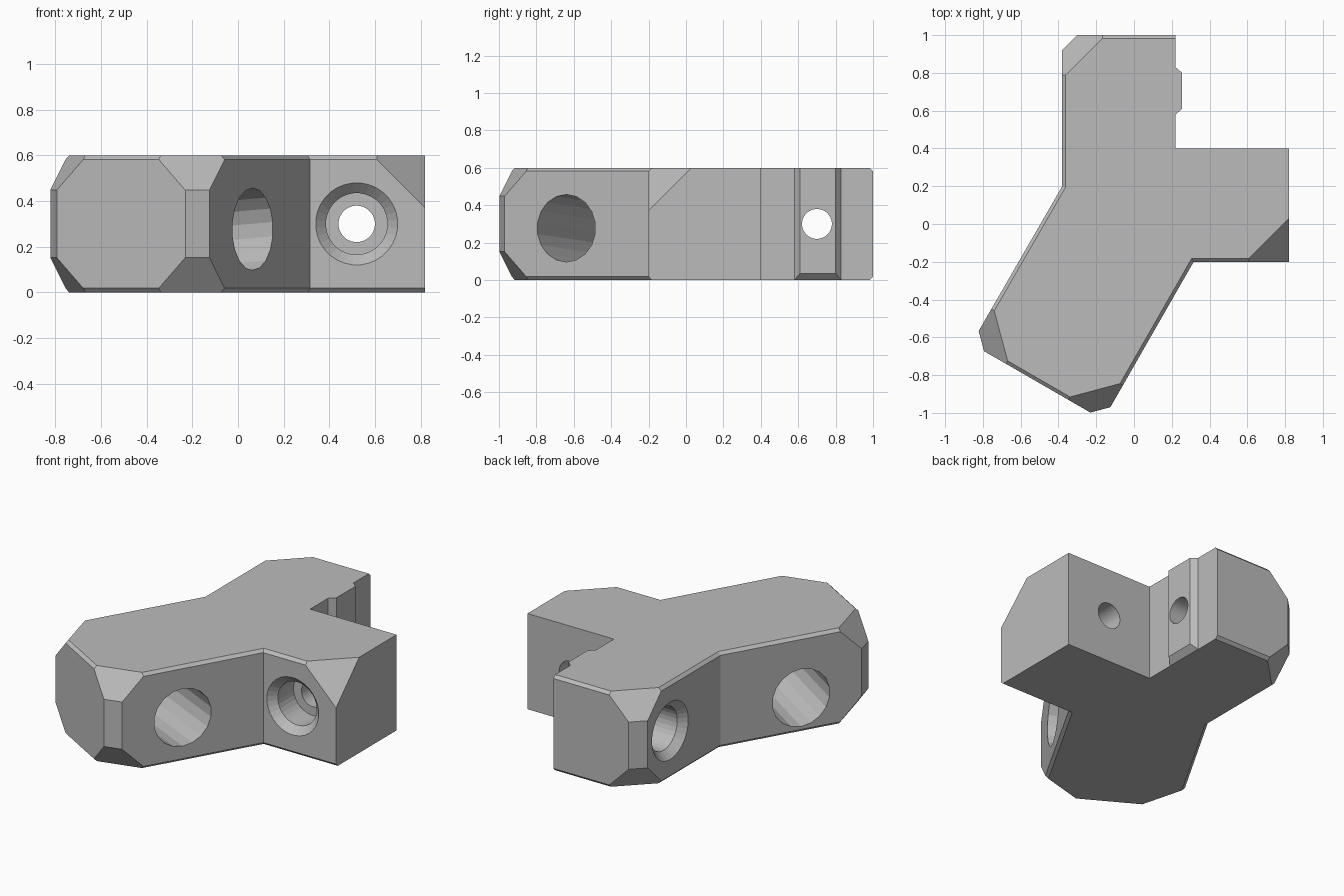
import bpy, bmesh, math
from mathutils import Vector

cube = bpy.data.objects.get("Cube")
if cube:
    bpy.data.objects.remove(cube, do_unlink=True)

H = 0.6          # block height
C = 0.018        # small edge chamfer
UP = Vector((0, 0, 1))

grey = bpy.data.materials.new("plain_grey")
grey.use_nodes = True
grey.diffuse_color = (0.5, 0.5, 0.5, 1)
grey.node_tree.nodes["Principled BSDF"].inputs["Base Color"].default_value = (0.5, 0.5, 0.5, 1)


def make_object(name, bm):
    bmesh.ops.recalc_face_normals(bm, faces=bm.faces)
    mesh = bpy.data.meshes.new(name)
    bm.to_mesh(mesh)
    bm.free()
    mesh.materials.append(grey)
    ob = bpy.data.objects.new(name, mesh)
    bpy.context.collection.objects.link(ob)
    return ob


def loft(rings):
    """Closed solid through rings that have equal point counts."""
    bm = bmesh.new()
    loops = [[bm.verts.new(p) for p in ring] for ring in rings]
    n = len(loops[0])
    for a, b in zip(loops, loops[1:]):
        for i in range(n):
            j = (i + 1) % n
            bm.faces.new((a[i], a[j], b[j], b[i]))
    bm.faces.new(loops[0][::-1])
    bm.faces.new(loops[-1])
    bmesh.ops.recalc_face_normals(bm, faces=bm.faces)
    return bm


def slice_off(bm, point, normal):
    """Remove everything beyond a plane and cap the cut."""
    geom = bm.verts[:] + bm.edges[:] + bm.faces[:]
    bmesh.ops.bisect_plane(bm, geom=geom, plane_co=point, plane_no=normal,
                           clear_outer=True, dist=1e-5)
    rim = [e for e in bm.edges if e.is_boundary]
    bmesh.ops.holes_fill(bm, edges=rim, sides=0)


def inset(points, amounts):
    """Move each polygon edge inward (counter-clockwise outline)."""
    pts = [Vector(p) for p in points]
    n = len(pts)
    lines = []
    for i in range(n):
        d = (pts[(i + 1) % n] - pts[i]).normalized()
        inward = Vector((-d.y, d.x))
        lines.append((inward, inward.dot(pts[i]) + amounts[i]))
    out = []
    for i in range(n):
        (a, p), (b, q) = lines[i - 1], lines[i]
        det = a.x * b.y - a.y * b.x
        out.append(((p * b.y - q * a.y) / det, (a.x * q - b.x * p) / det))
    return out


def at_height(points, z):
    return [(x, y, z) for x, y in points]


def lathe_cutter(name, start, direction, profile, sides):
    """Revolved cutter; profile is (depth, radius) along the direction."""
    d = Vector(direction).normalized()
    u = d.cross(UP).normalized()
    v = u.cross(d)
    rings = []
    for depth, r in profile:
        centre = Vector(start) + d * depth
        angles = [2 * math.pi * (i + 0.5) / sides for i in range(sides)]
        rings.append([centre + (u * math.cos(a) + v * math.sin(a)) * r for a in angles])
    ob = make_object(name, loft(rings))
    ob.hide_render = True
    return ob


def combine(target, other, operation):
    mod = target.modifiers.new(operation.lower(), 'BOOLEAN')
    mod.operation = operation
    mod.solver = 'EXACT'
    mod.object = other
    bpy.context.view_layer.objects.active = target
    bpy.ops.object.modifier_apply(modifier=mod.name)
    bpy.data.objects.remove(other, do_unlink=True)


# Slanted leg axes: across runs to its right wall, along runs up the leg
across = Vector((math.cos(math.radians(30)), -0.5, 0))
along = Vector((0.5, math.cos(math.radians(30)), 0))


def leg(n, t):
    return across * n + along * t


foot_left, foot_right = leg(-0.429, -0.98), leg(0.377, -0.98)

# Three-armed block with small chamfers on the outer walls
outline = [(-0.38, 1), (-0.38, 0.2), foot_left.xy, foot_right.xy, (0.316, -0.2),
           (0.82, -0.2), (0.82, 0.4), (0.22, 0.4), (0.22, 1)]
chamfers = [C, C, C, C, C, 0, 0, 0, C]
small = inset(outline, chamfers)
bm = loft([at_height(small, 0), at_height(outline, C),
           at_height(outline, H - C), at_height(small, H)])

# Large faceted corners
back_corner = Vector((-0.38, 1, 0))
corners = [(foot_left, -across, -along), (foot_right, across, -along),
           (back_corner, Vector((-1, 0, 0)), Vector((0, 1, 0)))]
for point, a, b in corners:
    slice_off(bm, point - a * 0.078, a + b)
    slice_off(bm, point + UP * H - a * 0.23, a + b + UP)
    slice_off(bm, point - a * 0.23, a + b - UP)
slice_off(bm, Vector((0.59, -0.2, H)), Vector((1, -1, 1)))
body = make_object("angled_block", bm)

# Locating rib on the inner wall
rib_outline = [(0.2, 0.58), (0.22, 0.58), (0.255, 0.61), (0.255, 0.8),
               (0.22, 0.83), (0.2, 0.83)]
bm = loft([at_height(rib_outline, 0), at_height(rib_outline, H)])
slice_off(bm, Vector((0.255, 0.7, 0.036)), Vector((1, 0, -1)))
combine(body, make_object("locating_rib", bm), 'UNION')

# Stepped screw holes
screw = [(-0.01, 0.19), (0.045, 0.135), (0.2, 0.135), (0.2, 0.08), (0.72, 0.08)]
combine(body, lathe_cutter("front_screw_hole", (0.52, -0.2, 0.3), (0, 1, 0), screw, 32), 'DIFFERENCE')
combine(body, lathe_cutter("side_screw_hole", (-0.38, 0.7, 0.3), (1, 0, 0), screw, 32), 'DIFFERENCE')

# Wide, slightly tilted hole through the slanted leg
tilt = -across - UP * 0.075
bore_start = leg(0.377, -0.522) + UP * 0.277
bore = [(-0.1, 0.18), (0.95, 0.18)]
combine(body, lathe_cutter("leg_bore", bore_start, tilt, bore, 18), 'DIFFERENCE')

for poly in body.data.polygons:
    poly.use_smooth = False
